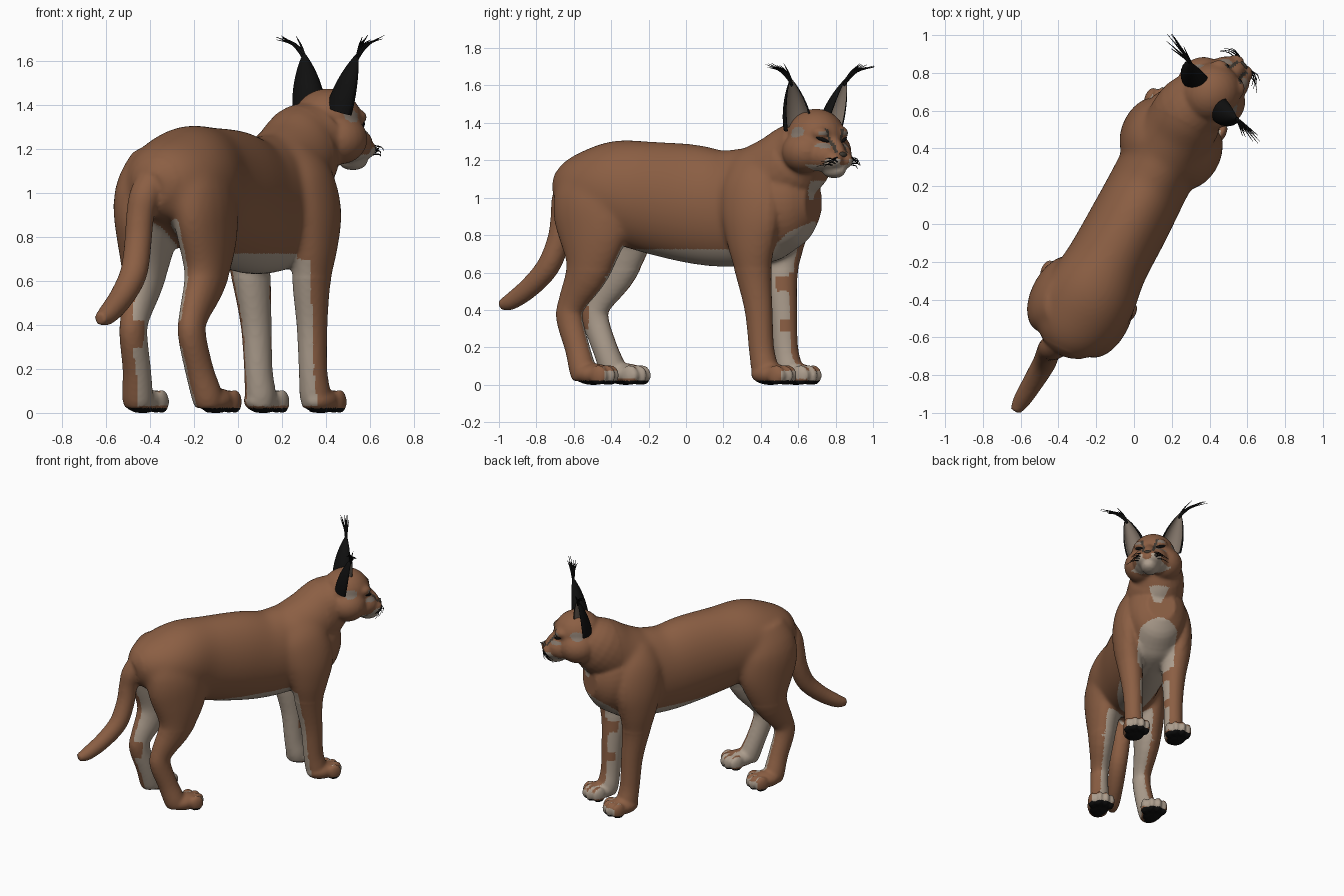
import bpy, bmesh, math, random
from mathutils import Vector, Matrix
from mathutils.bvhtree import BVHTree

if "Cube" in bpy.data.objects:
    bpy.data.objects.remove(bpy.data.objects["Cube"])

random.seed(4)

# ---- materials
COLOURS = {
    "fur_brown": (0.26, 0.114, 0.057),
    "fur_cream": (0.41, 0.335, 0.265),
    "black": (0.005, 0.005, 0.005),
    "ear_grey": (0.22, 0.175, 0.14),
    "dark_marking": (0.05, 0.04, 0.03),
}
MATS = []
for name, col in COLOURS.items():
    m = bpy.data.materials.new(name)
    m.diffuse_color = (*col, 1)
    m.use_nodes = True
    m.node_tree.nodes["Principled BSDF"].inputs["Base Color"].default_value = m.diffuse_color
    MATS.append(m)
BROWN, CREAM, BLACK, GREY, DARK = range(5)

# ---- frames: x forward, y left; body walks diagonally, head is turned right
BODY = Matrix.Rotation(math.atan2(0.89, 0.46), 4, 'Z')
BINV = BODY.inverted()
HEAD = Matrix.Translation((0.423, 0.708, 1.29)) @ Matrix.Rotation(math.atan2(0.64, 0.77), 4, 'Z')
HINV = HEAD.inverted()


def spline(rows, sub):
    out = []
    last = len(rows) - 1
    for i in range(last):
        p = [rows[max(i - 1, 0)], rows[i], rows[i + 1], rows[min(i + 2, last)]]
        for k in range(sub):
            t = k / sub
            out.append([0.5 * (2 * b + (c - a) * t + (2 * a - 5 * b + 4 * c - d) * t * t
                               + (3 * b - a - 3 * c + d) * t ** 3) for a, b, c, d in zip(*p)])
    out.append(list(rows[-1]))
    return out


def tube(bm, M, rows, ref=(0, 1, 0), n=20, sub=4):
    """Loft of ellipses; each row is x, y, z, radius, radius along ref."""
    rows = spline(rows, sub)
    rings = []
    for i, r in enumerate(rows):
        a, b = rows[max(i - 1, 0)], rows[min(i + 1, len(rows) - 1)]
        T = (Vector(b[:3]) - Vector(a[:3])).normalized()
        side = Vector(ref)
        side = (side - T * side.dot(T)).normalized()
        up = T.cross(side)
        rings.append([bm.verts.new(M @ (Vector(r[:3]) + up * r[3] * math.cos(q) + side * r[4] * math.sin(q)))
                      for q in (2 * math.pi * j / n for j in range(n))])
    for A, B in zip(rings, rings[1:]):
        for j in range(n):
            bm.faces.new((A[j], A[(j + 1) % n], B[(j + 1) % n], B[j]))
    bm.faces.new(rings[0])
    bm.faces.new(rings[-1])


def blob(bm, M, c, r, rot=None):
    X = M @ Matrix.Translation(c) @ (rot or Matrix()) @ Matrix.Diagonal((*r, 1))
    bmesh.ops.create_uvsphere(bm, u_segments=24, v_segments=14, radius=1, matrix=X)


def finish(bm, name, mat=None):
    if mat is not None:
        for f in bm.faces:
            f.material_index = mat
    bmesh.ops.recalc_face_normals(bm, faces=bm.faces)
    me = bpy.data.meshes.new(name)
    bm.to_mesh(me)
    bm.free()
    for m in MATS:
        me.materials.append(m)
    me.polygons.foreach_set("use_smooth", [True] * len(me.polygons))
    ob = bpy.data.objects.new(name, me)
    bpy.context.collection.objects.link(ob)
    return ob


# ---- torso, neck and tail
bm = bmesh.new()
tube(bm, BODY, [(-.78, .035, 1.02, .08, .07), (-.73, .035, 1.03, .145, .155), (-.61, .035, 1.05, .205, .225),
                (-.45, .03, 1.045, .268, .245), (-.25, .03, 1.01, .297, .22), (0, .025, .975, .317, .215),
                (.2, .025, .945, .312, .21), (.4, .025, .96, .315, .21), (.55, .025, .98, .295, .22),
                (.68, .025, .98, .225, .18), (.755, .025, .98, .12, .10)], n=32)
tube(bm, BODY, [(.38, .02, 1.065, .2, .19), (.56, .015, 1.14, .205, .195),
                (.68, .01, 1.225, .195, .185), (.77, -.04, 1.29, .15, .16)], n=28)
tail = [(-.355, -.59, 1.11, .078), (-.42, -.645, 1.0, .072), (-.445, -.66, .9, .064), (-.455, -.68, .78, .062),
        (-.475, -.735, .64, .062), (-.53, -.83, .53, .056), (-.595, -.935, .45, .046), (-.63, -.99, .432, .028)]
tube(bm, BODY, [(*(BINV @ Vector(t[:3])), t[3], t[3]) for t in tail])

# ---- legs and paws
HIND = [(-.50, .10, 1.16, .16, .10), (-.53, .145, 1.0, .21, .125), (-.51, .155, .82, .205, .118),
        (-.535, .16, .62, .128, .09), (-.63, .15, .45, .08, .064), (-.65, .15, .36, .074, .061),
        (-.597, .16, .2, .068, .064), (-.555, .178, .08, .072, .07), (-.545, .18, .03, .06, .06)]
FORE = [(.40, .09, 1.20, .10, .06), (.44, .15, 1.08, .16, .09), (.47, .18, .92, .17, .095),
        (.47, .175, .76, .138, .092), (.475, .153, .6, .10, .084), (.50, .143, .4, .076, .069),
        (.515, .14, .2, .069, .064), (.535, .14, .09, .073, .07), (.54, .14, .03, .06, .06)]
for rows, mid, paw in ((HIND, .05, -.485), (FORE, .022, .578)):
    for s in (1, -1):
        tube(bm, BODY, [(x, mid + s * u, z, a, b) for x, u, z, a, b in rows])
        foot = BODY @ Matrix.Translation((paw, mid + s * (rows[-1][1] + .008), 0)) @ Matrix.Rotation(-s * .03, 4, 'Z')
        blob(bm, foot, (0, 0, .06), (.115, .08, .058))
        for k, off in enumerate((-.066, -.023, .023, .066)):
            fwd = .088 if k in (1, 2) else .06
            blob(bm, foot, (fwd, off, .055), (.052, .026, .055))

# ---- head masses
blob(bm, HEAD, (-.02, 0, .035), (.165, .155, .155))
blob(bm, HEAD, (.095, 0, .0), (.135, .05, .062), Matrix.Rotation(.62, 4, 'Y'))
blob(bm, HEAD, (.13, 0, -.14), (.075, .055, .042))
for s in (1, -1):
    blob(bm, HEAD, (-.015, s * .08, -.04), (.13, .122, .115))
    blob(bm, HEAD, (.06, s * .05, -.06), (.13, .08, .085))
    blob(bm, HEAD, (.14, s * .036, -.085), (.088, .056, .052))
    blob(bm, HEAD, (.085, s * .065, .06), (.06, .055, .038))

# ---- fuse the masses into one smooth skin
body = finish(bm, "body")
rm = body.modifiers.new("fuse", 'REMESH')
rm.mode = 'VOXEL'
rm.voxel_size = 0.0105
sm = body.modifiers.new("soften", 'SMOOTH')
sm.factor = 0.5
sm.iterations = 6
dg = bpy.context.evaluated_depsgraph_get()
skin = bpy.data.meshes.new_from_object(body.evaluated_get(dg))
bpy.data.objects.remove(body)


def coat(c, n):
    """Colour of the coat from place and direction."""
    p, d, h = BINV @ c, BINV.to_3x3() @ n, HINV @ c
    x, y, z = p
    if z > 1.09 and h.x > -.06 and abs(h.y) < .25 and x > .6:   # face
        l = abs(h.y)
        if h.x > .06 and (h.z < -.115 or (h.z < -.085 and .03 < l < .09 and h.x > .12)):
            return CREAM
        if h.x > .08 and abs(l - .036 - .25 * max(h.z, 0)) < .009 and -.05 < h.z < .08:
            return DARK
        if h.x > .06 and ((l - .075) / .03) ** 2 + ((h.z - .055) / .012) ** 2 < 1:
            return GREY
        if h.x > .06 and ((l - .08) / .035) ** 2 + ((h.z + .012) / .013) ** 2 < 1:
            return GREY
        if l > .125 and (h.x / .045) ** 2 + ((h.z - .06) / .03) ** 2 < 1:
            return GREY
        return BROWN
    if z < .022 and x > -.75:                               # soles
        return BLACK
    fore = x > 0
    mid = .022 if fore else .05
    side = 1 if y > mid else -1
    inward = -side * d.y
    if z < .075 and x - (.578 if fore else -.485) > .10:    # toes
        return CREAM
    if fore and d.x > .4 and abs(y - .025) < .13 and .6 < z < .87 - 3 * (y - .025) ** 2:
        return CREAM                                        # bib
    if fore and x > .68 and abs(y) < .02 + .45 * (z - .98) and .99 < z <= 1.12:
        return CREAM                                        # throat
    if -.42 < x < .62 and .55 < z < .725 and d.z < -.5:     # belly
        return CREAM
    if fore and .3 < x < .70 and .03 < z < .7 and inward - .75 * d.x > .06:
        patch = d.x > -.35 and (.5 < z < .58 or .28 < z < .35)   # brown bars inside the foreleg
        return BROWN if patch and d.x > .1 else CREAM
    if -.735 < x < -.2 and .03 < z < .95 and inward + .3 * d.x > .2:
        return BROWN if .3 < z < .42 and x < -.66 else CREAM
    return BROWN


bm = bmesh.new()
bm.from_mesh(skin)
flank = [v for v in bm.verts if v.co.z > .62 and (BINV @ v.co).x < .6 and (BINV @ v.co).x > -.76]
for _ in range(20):                                         # blend limbs into the trunk
    bmesh.ops.smooth_vert(bm, verts=flank, factor=.5, use_axis_x=True, use_axis_y=True, use_axis_z=True)
for v in bm.verts:
    v.co.z = max(v.co.z - .004, 0)
bm.normal_update()
for f in bm.faces:
    f.material_index = coat(f.calc_center_median(), f.normal)
tree = BVHTree.FromBMesh(bm)
finish(bm, "body")


def face_point(l, z):
    """Where the face surface lies, seen from the front."""
    hit = tree.ray_cast(HEAD @ Vector((.5, l, z)), HEAD.to_3x3() @ Vector((-1, 0, 0)))[0]
    return HINV @ hit if hit else Vector((.14, l, z))


# ---- eyes and nose
for s, tag in ((1, "left"), (-1, "right")):
    bm = bmesh.new()
    blob(bm, HEAD, face_point(s * .076, .022), (.010, .038, .010),
         Matrix.Rotation(s * .6, 4, 'Z') @ Matrix.Rotation(s * .35, 4, 'X'))
    finish(bm, tag + "_eye", BLACK)
bm = bmesh.new()
blob(bm, HEAD, face_point(0, -.06) - Vector((.006, 0, 0)), (.016, .026, .016))
finish(bm, "nose", DARK)

# ---- ears with tufts, and whiskers
for s, tag in ((1, "left"), (-1, "right")):
    bm = bmesh.new()
    base, tip = Vector((-.03, s * .115, .085)), Vector((.0, s * .192, .345))
    a = (tip - base).normalized()
    p = a.cross(Vector((.94, .34 * s, 0))).normalized()
    q = p.cross(a)
    K, rings = 13, []
    for i in range(13):
        v = i / 12
        w = .088 * (1 - v) ** .95 * (.86 + .75 * v) + .005
        c = base.lerp(tip, v)
        arc = [math.radians(-105 + 210 * j / (K - 1)) for j in range(K)]
        loop = [(t, 1) for t in arc] + [(t, .86) for t in reversed(arc)]
        rings.append([bm.verts.new(HEAD @ (c + p * w * k * math.sin(t) - q * .9 * w * k * math.cos(t)))
                      for t, k in loop])
    for A, B in zip(rings, rings[1:]):
        for j in range(2 * K):
            j2 = (j + 1) % (2 * K)
            f = bm.faces.new((A[j], A[j2], B[j2], B[j]))
            f.material_index = GREY if K - 1 < j < 2 * K - 1 else BLACK
    finish(bm, tag + "_ear")

    bm = bmesh.new()
    reach = .195 if s > 0 else .175
    for k in range(11):
        g = 1 if k == 0 else random.uniform(.3, 1)
        fx = 0 if k == 0 else random.uniform(-.04, .03)
        start = base.lerp(tip, random.uniform(.86, 1))
        mid = tip + Vector((fx * .4, s * reach * g * .4, .04))
        end = tip + Vector((fx, s * reach * g, random.uniform(.06, .085)))
        tube(bm, HEAD, [(*start, .007, .007), (*mid, .0045, .0045), (*end, .001, .001)], (1, 0, 0), 6)
    finish(bm, tag + "_ear_tuft", BLACK)

    bm = bmesh.new()
    for k in range(6):
        o = face_point(s * (.05 + .008 * (k % 3)), -.075 - .008 * k)
        e = o + Vector((random.uniform(-.05, .0), s * random.uniform(.05, .09), random.uniform(-.035, .02)))
        m = o.lerp(e, .5) + Vector((.012, 0, .006))
        tube(bm, HEAD, [(*o, .0035, .0035), (*m, .0025, .0025), (*e, .001, .001)], (1, 0, 0), 5, 3)
    finish(bm, tag + "_whiskers", BLACK)
